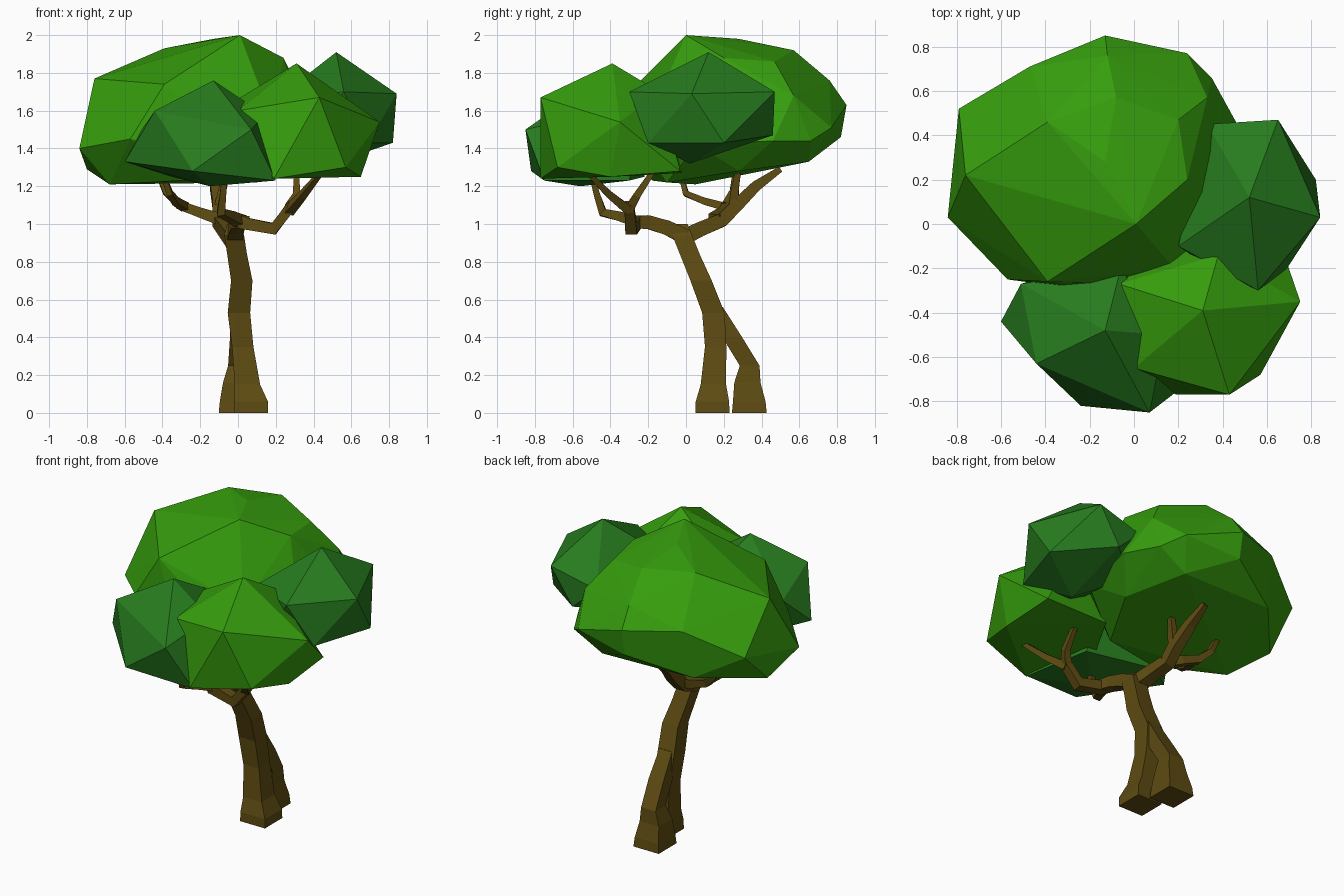
import bpy, bmesh, math
from mathutils import Vector


def material(name, rgb):
    m = bpy.data.materials.new(name)
    m.diffuse_color = (*rgb, 1)
    return m


BARK = material("bark", (0.11, 0.07, 0.006))
LEAF = material("leaf_bright", (0.037, 0.34, 0.004))
DARK = material("leaf_dark", (0.02, 0.2, 0.013))


def finish(name, bm, mat):
    bmesh.ops.recalc_face_normals(bm, faces=bm.faces)
    me = bpy.data.meshes.new(name)
    bm.to_mesh(me)
    bm.free()
    me.materials.append(mat)
    ob = bpy.data.objects.new(name, me)
    bpy.context.collection.objects.link(ob)
    return ob


def limb(name, path, sides=4, level=False, turn=math.pi / 4):
    """Tapered faceted tube; path points are (x, y, z, radius)."""
    bm = bmesh.new()
    pts = [Vector(p[:3]) for p in path]
    rings = []
    for i, p in enumerate(pts):
        t = (pts[min(i + 1, len(pts) - 1)] - pts[max(i - 1, 0)]).normalized()
        if level:
            t = Vector((0, 0, 1))
        u = Vector((1, 0, 0)) if abs(t.x) < 0.8 else Vector((0, 1, 0))
        u = (u - t * u.dot(t)).normalized()
        v = t.cross(u)
        r = path[i][3] * (1 if level else 1.1)
        ring = []
        for k in range(sides):
            a = turn + k * math.tau / sides
            ring.append(bm.verts.new(p + (u * math.cos(a) + v * math.sin(a)) * r))
        if rings:
            # Line the new ring up with the previous one so the tube never twists
            prev = rings[-1]
            s = min(range(sides), key=lambda q: sum(
                (ring[(k + q) % sides].co - prev[k].co).length for k in range(sides)))
            ring = ring[s:] + ring[:s]
        rings.append(ring)
    for a, b in zip(rings, rings[1:]):
        for k in range(sides):
            n = (k + 1) % sides
            bm.faces.new((a[k], a[n], b[n], b[k]))
    bm.faces.new(rings[0])
    bm.faces.new(rings[-1])
    return finish(name, bm, BARK)


def clump(name, points, mat):
    """Faceted leaf clump wrapped around a few corner points."""
    bm = bmesh.new()
    for p in points:
        bm.verts.new(p)
    bmesh.ops.convex_hull(bm, input=bm.verts)
    loose = [v for v in bm.verts if not v.link_faces]
    bmesh.ops.delete(bm, geom=loose, context='VERTS')
    return finish(name, bm, mat)


# Leaning trunk and the second root leg behind it
limb("trunk", [(0.07, 0.14, 0, 0.127), (0.07, 0.14, 0.06, 0.125), (0.05, 0.145, 0.15, 0.095),
               (0.025, 0.157, 0.35, 0.08), (0.005, 0.145, 0.53, 0.084), (0.02, 0.08, 0.70, 0.08),
               (-0.005, 0.02, 0.84, 0.074), (-0.02, -0.02, 0.94, 0.074), (-0.03, -0.02, 1.0, 0.04)],
     level=True)
limb("back_root", [(-0.01, 0.335, 0, 0.13), (-0.01, 0.335, 0.06, 0.122), (-0.01, 0.325, 0.16, 0.098),
                   (0.0, 0.337, 0.25, 0.074), (0.01, 0.245, 0.40, 0.074), (0.01, 0.15, 0.56, 0.064)],
     level=True)

# Front limb with its forks
limb("front_limb", [(-0.02, 0.0, 0.93, 0.055), (-0.01, -0.1, 0.98, 0.05),
                    (0.0, -0.2, 1.01, 0.046), (0.03, -0.3, 1.01, 0.042)])
limb("front_right_branch", [(0.0, -0.27, 1.01, 0.042), (0.19, -0.29, 0.975, 0.04),
                            (0.27, -0.3, 1.08, 0.034), (0.29, -0.3, 1.11, 0.03)])
limb("front_right_twig_a", [(0.27, -0.3, 1.08, 0.032), (0.31, -0.26, 1.15, 0.025), (0.31, -0.18, 1.27, 0.018)])
limb("front_right_twig_b", [(0.27, -0.3, 1.07, 0.032), (0.34, -0.4, 1.15, 0.025), (0.43, -0.51, 1.26, 0.016)])
limb("front_left_branch", [(0.02, -0.25, 1.01, 0.04), (-0.04, -0.35, 1.04, 0.032),
                           (-0.09, -0.44, 1.06, 0.028), (-0.08, -0.47, 1.15, 0.022),
                           (-0.07, -0.5, 1.26, 0.017)])

# Back limb with its forks
limb("back_limb", [(-0.02, -0.03, 0.92, 0.055), (-0.06, 0.07, 0.97, 0.05), (-0.1, 0.19, 1.02, 0.046),
                   (-0.1, 0.27, 1.1, 0.044), (-0.12, 0.37, 1.2, 0.036), (-0.13, 0.5, 1.29, 0.02)])
limb("back_twig", [(-0.1, 0.25, 1.09, 0.034), (-0.08, 0.26, 1.19, 0.026), (-0.05, 0.28, 1.3, 0.018)])
limb("side_branch", [(-0.08, 0.15, 1.02, 0.042), (-0.2, 0.2, 1.06, 0.034), (-0.31, 0.22, 1.1, 0.03),
                     (-0.38, 0.25, 1.17, 0.024), (-0.43, 0.26, 1.28, 0.016)])
limb("side_twig", [(-0.28, 0.21, 1.09, 0.028), (-0.33, 0.1, 1.12, 0.024),
                   (-0.36, 0.0, 1.16, 0.02), (-0.4, -0.03, 1.27, 0.016)])

# Large main leaf clump
clump("main_leaves", [
    (0.01, 0, 2.0), (-0.13, 0.28, 1.98), (-0.08, 0.57, 1.92), (-0.39, 0.46, 1.93), (0.24, 0.2, 1.88),
    (0.2, 0.47, 1.86), (-0.12, 0.76, 1.76),
    (-0.76, 0.22, 1.77), (-0.39, -0.26, 1.74), (0.24, 0.77, 1.51), (0.33, 0.57, 1.68),
    (-0.47, 0.71, 1.66), (-0.13, 0.85, 1.63), (-0.79, 0.52, 1.5), (-0.84, 0.03, 1.4),
    (-0.57, -0.25, 1.45), (-0.27, -0.29, 1.4), (0.02, -0.27, 1.45), (0.18, -0.2, 1.55),
    (0.4, 0.06, 1.42), (0.46, 0.46, 1.44), (0.35, 0.66, 1.44), (-0.13, 0.82, 1.46), (0.15, 0.65, 1.33),
    (-0.68, 0.05, 1.21), (-0.3, -0.18, 1.23), (0.1, -0.1, 1.22), (-0.5, 0.64, 1.34),
    (0.3, 0.28, 1.28), (-0.8, 0.3, 1.29)], LEAF)

# Three smaller clumps
clump("front_right_leaves", [
    (0.31, -0.39, 1.85), (0.43, -0.77, 1.67), (0.75, -0.35, 1.54), (0.0, -0.65, 1.6),
    (0.38, -0.14, 1.7), (-0.07, -0.27, 1.62), (0.19, -0.77, 1.24), (0.57, -0.68, 1.3),
    (0.65, -0.4, 1.25), (0.2, -0.02, 1.27), (0.64, -0.03, 1.28), (-0.04, -0.45, 1.25)], LEAF)
clump("front_left_leaves", [
    (-0.13, -0.48, 1.76), (-0.44, -0.63, 1.6), (0.07, -0.85, 1.5), (0.14, -0.5, 1.58),
    (-0.51, -0.27, 1.5), (-0.06, -0.2, 1.6), (-0.24, -0.82, 1.28), (-0.6, -0.44, 1.33),
    (0.2, -0.75, 1.23), (-0.15, -0.56, 1.2), (-0.35, -0.22, 1.25), (0.12, -0.3, 1.23)], DARK)
clump("right_leaves", [
    (0.52, 0.12, 1.91), (0.84, 0.03, 1.69), (0.65, 0.47, 1.7), (0.56, -0.3, 1.7),
    (0.33, 0.45, 1.62), (0.2, -0.1, 1.66), (0.82, 0.2, 1.43), (0.5, 0.46, 1.47),
    (0.69, -0.2, 1.43), (0.5, 0.02, 1.32), (0.35, -0.2, 1.43), (0.27, 0.25, 1.42)], DARK)
